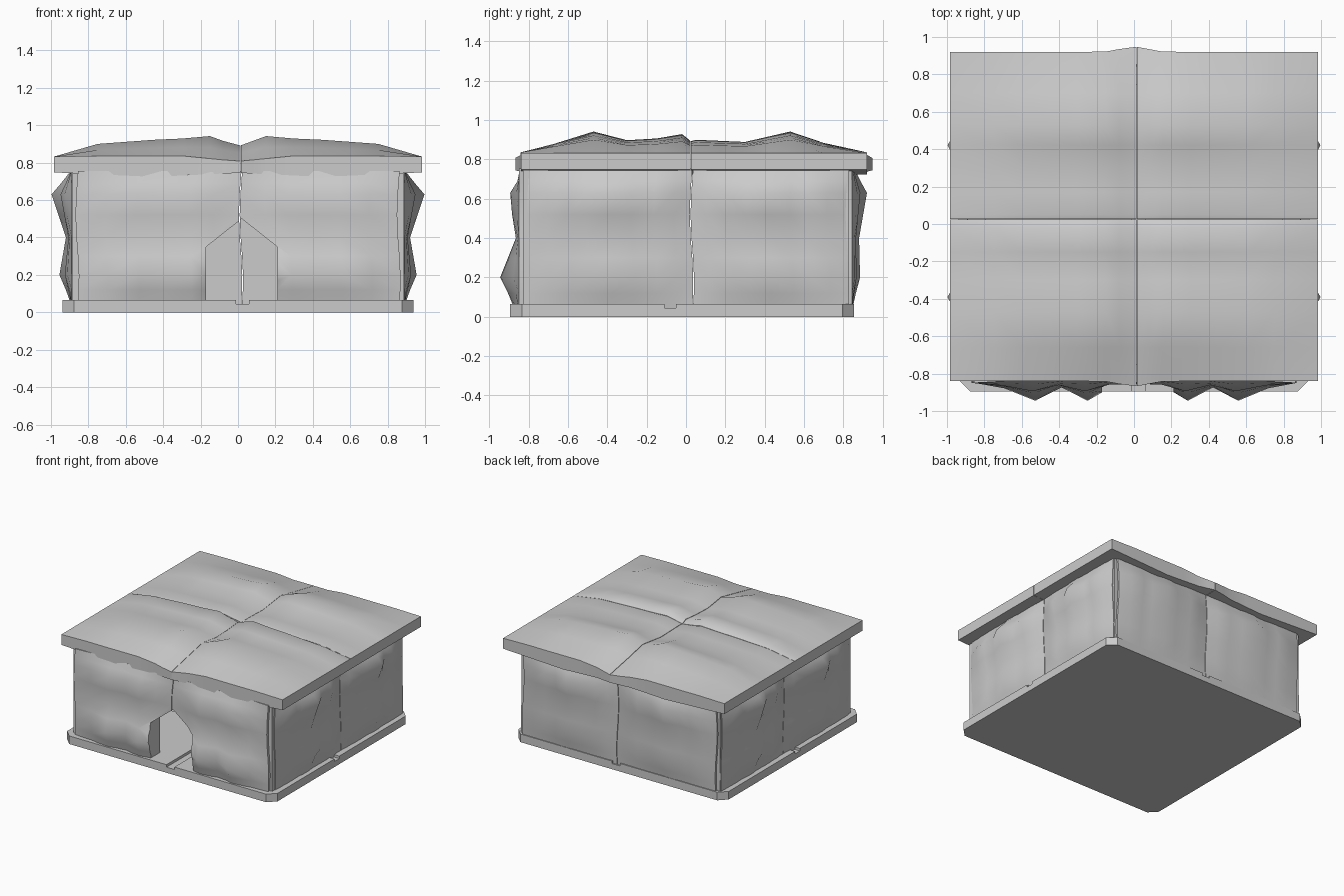
import bpy, bmesh, math

if "Cube" in bpy.data.objects:
    bpy.data.objects.remove(bpy.data.objects["Cube"])


def interp(table, t):
    """Piecewise linear lookup in a list of (position, value)."""
    if t <= table[0][0]:
        return table[0][1]
    for (a, va), (b, vb) in zip(table, table[1:]):
        if t <= b:
            return va + (vb - va) * (t - a) / (b - a)
    return table[-1][1]


def finish(name, bm, angle=50):
    bmesh.ops.recalc_face_normals(bm, faces=bm.faces)
    me = bpy.data.meshes.new(name)
    bm.to_mesh(me)
    bm.free()
    ob = bpy.data.objects.new(name, me)
    bpy.context.collection.objects.link(ob)
    bpy.ops.object.select_all(action='DESELECT')
    ob.select_set(True)
    bpy.context.view_layer.objects.active = ob
    if angle:
        bpy.ops.object.shade_smooth_by_angle(angle=math.radians(angle))
    return ob


def panel(name, us, vs, outer, inner, place):
    """Closed wavy slab: outer and inner depth functions over a u/v grid."""
    bm = bmesh.new()
    g = [[[bm.verts.new(place(u, v, f(u, v))) for v in vs] for u in us]
         for f in (outer, inner)]
    n, m = len(us), len(vs)
    for layer in g:
        for i in range(n - 1):
            for j in range(m - 1):
                bm.faces.new((layer[i][j], layer[i + 1][j],
                              layer[i + 1][j + 1], layer[i][j + 1]))
    rim = ([(i, 0) for i in range(n - 1)] + [(n - 1, j) for j in range(m - 1)]
           + [(i, m - 1) for i in range(n - 1, 0, -1)]
           + [(0, j) for j in range(m - 1, 0, -1)])
    for (a, b), (c, d) in zip(rim, rim[1:] + rim[:1]):
        bm.faces.new((g[0][a][b], g[0][c][d], g[1][c][d], g[1][a][b]))
    return finish(name, bm)


def prism(name, outline, depth, place):
    bm = bmesh.new()
    lo, hi = [[bm.verts.new(place(a, b, d)) for a, b in outline] for d in depth]
    bm.faces.new(lo)
    bm.faces.new(hi)
    for i in range(len(lo)):
        k = (i + 1) % len(lo)
        bm.faces.new((lo[i], lo[k], hi[k], hi[i]))
    return finish(name, bm, 0)


def box(name, x0, x1, y0, y1, z0, z1):
    return prism(name, [(x0, y0), (x1, y0), (x1, y1), (x0, y1)], (z0, z1),
                 lambda a, b, d: (a, b, d))


def cut(ob, cutter):
    cutter.hide_render = True
    mod = ob.modifiers.new("cut", 'BOOLEAN')
    mod.operation, mod.object, mod.solver = 'DIFFERENCE', cutter, 'EXACT'
    bpy.context.view_layer.objects.active = ob
    bpy.ops.object.modifier_apply(modifier=mod.name)


# base slab with cut corners and crossing floor grooves
X, Y0, Y1, C = 0.937, -0.895, 0.855, 0.06
base = prism("base_slab",
             [(-X + C, Y0), (X - C, Y0), (X, Y0 + C), (X, Y1 - C),
              (X - C, Y1), (-X + C, Y1), (-X, Y1 - C), (-X, Y0 + C)],
             (0, 0.065), lambda a, b, d: (a, b, d))
grooves = [box("groove_cutter", -0.01, 0.06, -1.1, 1.1, 0.045, 0.1),
           box("cross_groove_cutter", -1.1, 1.1, -0.11, -0.05, 0.045, 0.1)]
for c in grooves:
    cut(base, c)

# roof: four wavy quadrants meeting at a cross-shaped crack
across = [(0, .5), (.15, 1), (.3, .88), (.45, .82), (.6, .72), (.75, .62), (.985, 0)]
along = [(-.84, 0), (-.66, .5), (-.47, 1), (-.3, .6), (-.15, .68), (-.02, .88),
         (.025, .55), (.05, .62), (.3, .52), (.53, 1), (.7, .5), (.92, 0)]


def edge_fade(y):
    return max(0, 1 - min(y + 0.84, 0.92 - y) / 0.3)


def roof_top(x, y):
    dip = 0.025 * max(0, 1 - abs(x) / 0.8) * edge_fade(y)
    wave = 0.02 * interp([(0, 0), (.3, 1), (.6, .5), (.985, 0)], abs(x)) * edge_fade(y)
    return 0.832 + 0.11 * interp(across, abs(x)) * interp(along, y) - dip + wave


def roof_bottom(x, y):
    sag = interp([(0, .1), (.45, 1), (.985, 0)], abs(x))
    return 0.748 - 0.024 * sag


def roof_place(x, y, d):
    flare = 0.03 * max(0, 1 - abs(x) / 0.16)
    if y < -0.83:
        y -= flare
    elif y > 0.91:
        y += flare
    return (x, y, d)


xs = [.015, .08, .15, .3, .45, .6, .75, .985]
ys = {"front": [-.84, -.66, -.47, -.3, -.15, -.02, .024],
      "back": [.026, .05, .17, .3, .42, .53, .7, .92]}
for s, side in ((-1, "left"), (1, "right")):
    us = [x * s for x in xs]
    us[0] = 0.016 if s > 0 else 0.013
    for end in ys:
        panel(f"roof_{end}_{side}", us, ys[end], roof_top, roof_bottom, roof_place)

# walls: two rippled panels per side with a crack between them
zs = [.035, .12, .2, .3, .4, .52, .63, .69, .755]
bulge = {
    "front": [(.05, .02), (.2, .095), (.4, .015), (.62, .05), (.75, -.03)],
    "back": [(.05, 0), (.2, .04), (.4, .035), (.63, .075), (.75, .01)],
    "side": [(.05, 0), (.2, .065), (.4, .03), (.63, .107), (.75, .005)]}


def wall_pair(name, kind, base_d, shape, lo, hi, mid, place):
    made = []
    for a, b, tag in ((lo, mid - .002, "a"), (mid + .002, hi, "b")):
        us = [a + (b - a) * t for t, _ in shape]
        if tag == "b":
            us = [a + b - u for u in us]
        pts = sorted((u, w) for u, (_, w) in zip(us, shape))

        def outer(u, v, pts=pts):
            return base_d + interp(pts, u) * interp(bulge[kind], v)

        # the crack and the panel ends wander a little with height
        made.append(panel(f"{name}_wall_{tag}", us, zs, outer,
                          lambda u, v: base_d - 0.1,
                          lambda u, v, d: place(u + .009 * math.sin(9 * v), v, d)))
    return made


ripple = [(0, 0), (.18, .3), (.37, 1), (.53, .25), (.69, 1), (.84, .2), (1, .1)]
swell = [(0, 0), (.12, .35), (.25, .55), (.36, .4), (.5, 1), (.64, .45),
         (.78, .6), (.9, .3), (1, 0)]
front = wall_pair("front", "front", .85, ripple, -.86, .86, .016,
                  lambda u, v, d: (u, -d, v))
wall_pair("back", "back", .845, swell, -.86, .86, .016, lambda u, v, d: (u, d, v))
wall_pair("right", "side", .89, swell, -.8, .82, .03, lambda u, v, d: (d, u, v))
wall_pair("left", "side", .89, swell, -.8, .82, .03, lambda u, v, d: (-d, u, v))

# pointed doorway
door = prism("door_cutter", [(-.17, .0), (.21, .0), (.21, .35), (.02, .5), (-.17, .35)],
             (-1.1, -.6), lambda a, b, d: (a, d, b))
for w in front:
    cut(w, door)

# corner posts
for sx in (-1, 1):
    for y, tag in ((-.78, "front"), (.78, "back")):
        box(f"{tag}_corner_post_{'left' if sx < 0 else 'right'}",
            sx * .85 - .035, sx * .85 + .035, y - .05, y + .05, .055, .755)

for c in grooves + [door]:
    bpy.data.objects.remove(c, do_unlink=True)
